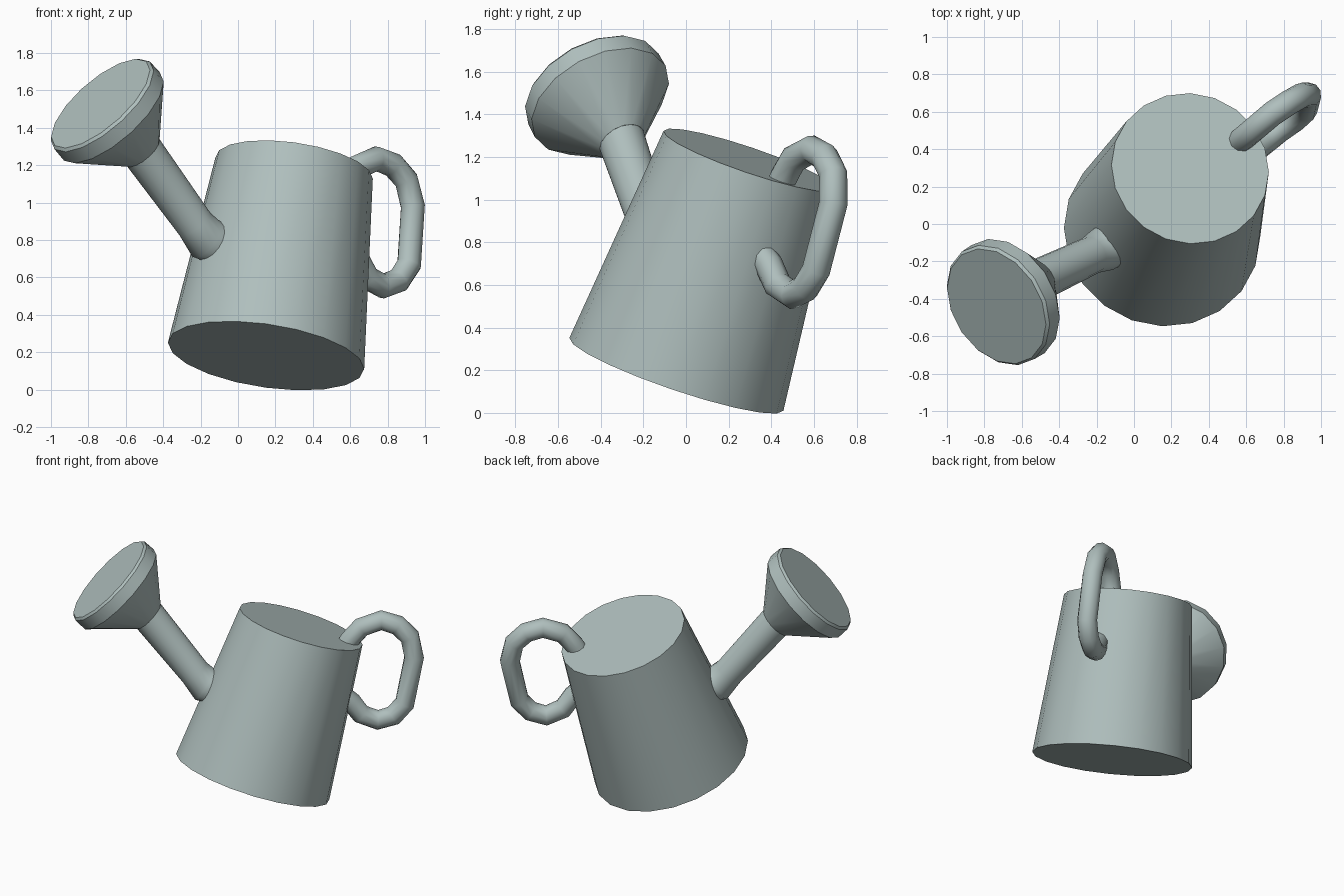
import bpy, bmesh, math
from mathutils import Vector

if "Cube" in bpy.data.objects:
    bpy.data.objects.remove(bpy.data.objects["Cube"])

metal = bpy.data.materials.new("grey_green_metal")
metal.diffuse_color = (0.43, 0.52, 0.51, 1)
metal.use_nodes = True
metal.node_tree.nodes["Principled BSDF"].inputs["Base Color"].default_value = metal.diffuse_color


def loft(name, stations, sides, angle, fixed_dir=None):
    """Skin round rings along stations (point, radius), capped at both ends."""
    pts = [Vector(p) for p, r in stations]
    bm = bmesh.new()
    rings = []
    side = Vector((1, 0, 0))
    for i, (p, (_, r)) in enumerate(zip(pts, stations)):
        if fixed_dir:
            t = Vector(fixed_dir).normalized()
        else:
            a = pts[max(i - 1, 0)]
            b = pts[min(i + 1, len(pts) - 1)]
            t = Vector((0, 0, 0))
            if i > 0:
                t += (p - a).normalized()
            if i < len(pts) - 1:
                t += (b - p).normalized()
            t.normalize()
        side = (side - t * side.dot(t)).normalized()
        up = t.cross(side)
        ring = []
        for k in range(sides):
            w = 2 * math.pi * k / sides
            ring.append(bm.verts.new(p + r * (math.cos(w) * side + math.sin(w) * up)))
        rings.append(ring)
    for a, b in zip(rings, rings[1:]):
        for k in range(sides):
            n = (k + 1) % sides
            bm.faces.new((a[k], a[n], b[n], b[k]))
    bm.faces.new(rings[0][::-1])
    bm.faces.new(rings[-1])
    bmesh.ops.recalc_face_normals(bm, faces=bm.faces[:])
    me = bpy.data.meshes.new(name)
    bm.to_mesh(me)
    bm.free()
    ob = bpy.data.objects.new(name, me)
    bpy.context.collection.objects.link(ob)
    me.materials.append(metal)
    bpy.ops.object.select_all(action='DESELECT')
    ob.select_set(True)
    bpy.context.view_layer.objects.active = ob
    bpy.ops.object.shade_smooth_by_angle(angle=math.radians(angle))
    return ob


# tilted, tapered tank
loft("tank", [((0.15, -0.045, 0.181), 0.53), ((0.30, 0.297, 1.185), 0.425)], 20, 30)

# sprinkler head: neck, cone, rim and flat face
face = Vector((-0.735, -0.44, 1.53))
back = Vector((0.61, 0.38, -0.698))
loft("sprinkler_head",
     [(face + back * d, r) for d, r in ((0.37, 0.113), (0.10, 0.349), (0.015, 0.347), (0, 0.333))],
     16, 30, -back)

# spout tube, bending into the tank
loft("spout", [((0.03, -0.01, 0.74), 0.13), ((-0.17, -0.14, 0.805), 0.12),
               ((-0.23, -0.168, 0.885), 0.102), ((-0.509, -0.299, 1.27), 0.113),
               ((-0.54, -0.318, 1.305), 0.113)], 16, 60)

# looped handle
path = [(0.54, 0.42, 1.00), (0.58, 0.455, 1.10), (0.64, 0.505, 1.19), (0.74, 0.59, 1.235),
        (0.83, 0.65, 1.20), (0.90, 0.69, 1.12), (0.935, 0.69, 0.98), (0.915, 0.61, 0.67),
        (0.86, 0.56, 0.585), (0.775, 0.50, 0.553), (0.69, 0.43, 0.60), (0.64, 0.39, 0.69),
        (0.58, 0.34, 0.76)]
loft("handle", [(p, 0.067) for p in path], 10, 75)
